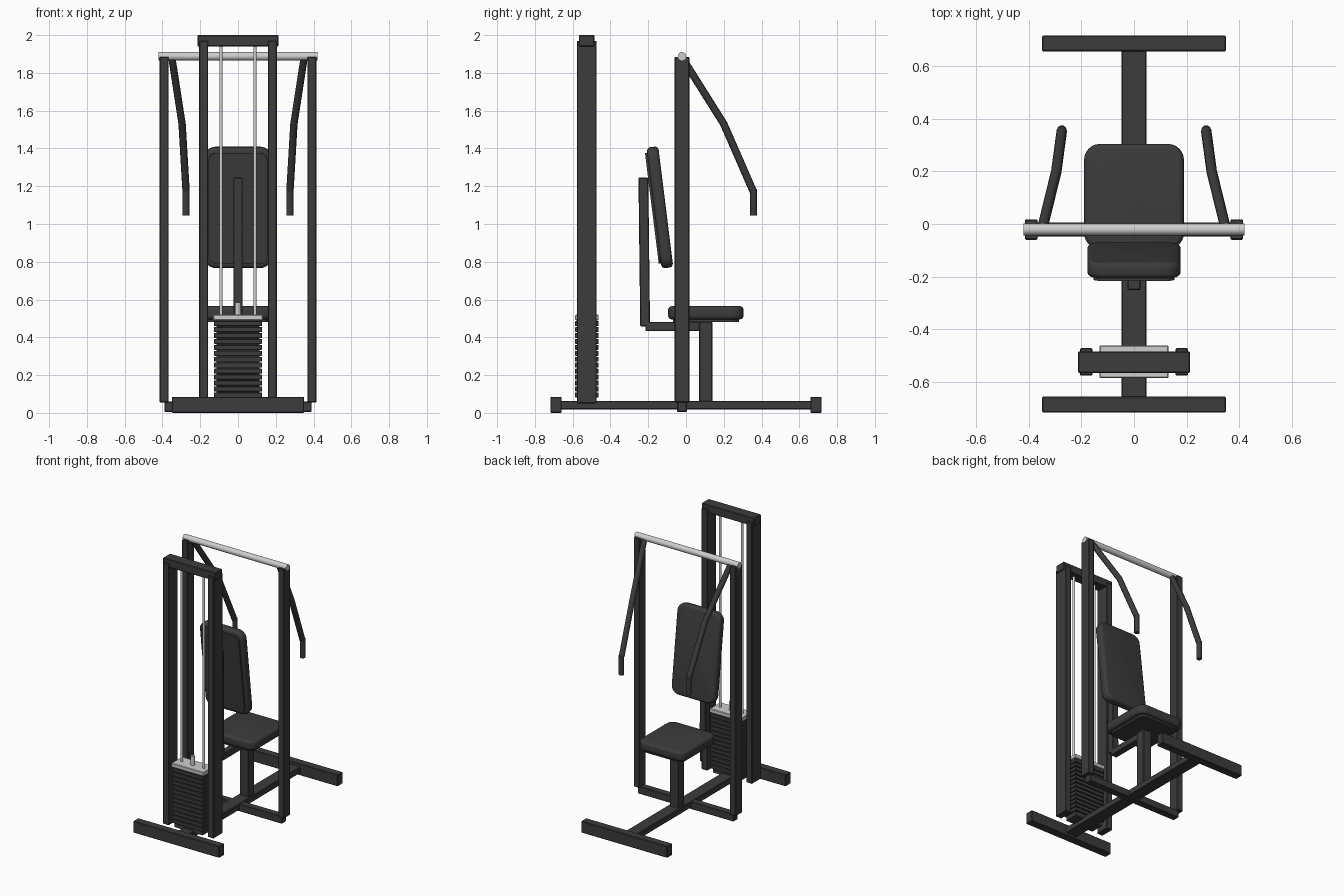
import bpy, bmesh, math
from mathutils import Vector, Matrix

if "Cube" in bpy.data.objects:
    bpy.data.objects.remove(bpy.data.objects["Cube"])


def material(name, v):
    m = bpy.data.materials.new(name)
    m.diffuse_color = (v, v, v, 1)
    m.use_nodes = True
    m.node_tree.nodes["Principled BSDF"].inputs["Base Color"].default_value = m.diffuse_color
    return m


DARK = material("dark_grey", 0.045)
STEEL = material("light_steel", 0.62)


def finish(name, bm, mat, smooth=False):
    bmesh.ops.recalc_face_normals(bm, faces=bm.faces)
    me = bpy.data.meshes.new(name)
    bm.to_mesh(me)
    bm.free()
    me.materials.append(mat)
    ob = bpy.data.objects.new(name, me)
    bpy.context.collection.objects.link(ob)
    if smooth:
        bpy.ops.object.select_all(action='DESELECT')
        ob.select_set(True)
        bpy.context.view_layer.objects.active = ob
        bpy.ops.object.shade_smooth_by_angle(angle=math.radians(40))
    return ob


def box(name, x, y, z, mat=DARK, bevel=0.004):
    """Box given by its (min, max) range on each axis."""
    bm = bmesh.new()
    bmesh.ops.create_cube(bm, size=1)
    for v in bm.verts:
        v.co = Vector([r[0] if c < 0 else r[1] for c, r in zip(v.co, (x, y, z))])
    if bevel:
        bmesh.ops.bevel(bm, geom=bm.edges[:], offset=bevel, segments=1, affect='EDGES')
    return finish(name, bm, mat)


def rod(name, a, b, r, mat=STEEL, sides=20):
    a, b = Vector(a), Vector(b)
    bm = bmesh.new()
    rot = (b - a).to_track_quat('Z', 'Y').to_matrix().to_4x4()
    bmesh.ops.create_cone(bm, cap_ends=True, segments=sides, radius1=r, radius2=r,
                          depth=(b - a).length, matrix=Matrix.Translation((a + b) / 2) @ rot)
    return finish(name, bm, mat, True)


def pad(name, w, l, t, corner, edge):
    """Cushion lying in the local xy plane with round corners and soft edges."""
    bm = bmesh.new()
    bmesh.ops.create_cube(bm, size=1)
    bmesh.ops.scale(bm, vec=(w, l, t), verts=bm.verts)
    uprights = [e for e in bm.edges if abs(e.verts[0].co.z - e.verts[1].co.z) > t / 2]
    bmesh.ops.bevel(bm, geom=uprights, offset=corner, segments=6, affect='EDGES', profile=0.5)
    if edge:
        rims = [e for e in bm.edges if abs(e.verts[0].co.z - e.verts[1].co.z) < 1e-5]
        bmesh.ops.bevel(bm, geom=rims, offset=edge, segments=4, affect='EDGES', profile=0.5)
    return finish(name, bm, DARK, True)


# Floor frame
for side, y in (("front", -0.688), ("rear", 0.688)):
    box(side + "_foot", (-0.35, 0.35), (y - 0.03, y + 0.03), (0, 0.085))
box("base_spine", (-0.047, 0.047), (-0.67, 0.67), (0.018, 0.063))
box("base_crossbar", (-0.39, 0.39), (-0.047, 0.005), (0.005, 0.06))

# Weight tower
for s in (-1, 1):
    box("tower_post", sorted((s * 0.158, s * 0.206)), (-0.578, -0.473), (0.05, 1.97))
    rod("guide_rod", (s * 0.09, -0.525, 0.07), (s * 0.09, -0.525, 1.945), 0.009, sides=12)
box("tower_cap", (-0.214, 0.214), (-0.567, -0.485), (1.94, 2.0))

# Weight stack
N, PITCH = 13, 0.0315
for i in range(N):
    z = 0.082 + i * PITCH
    box("weight_plate", (-0.127, 0.127), (-0.587, -0.463), (z, z + 0.026), bevel=0.002)
box("stack_core", (-0.115, 0.115), (-0.575, -0.475), (0.05, 0.49), bevel=0)
box("top_weight_plate", (-0.132, 0.132), (-0.587, -0.462), (0.49, 0.52), STEEL)
rod("selector_stem", (0, -0.525, 0.51), (0, -0.525, 0.585), 0.015)

# Main uprights and pivot bar
for s in (-1, 1):
    box("main_upright", sorted((s * 0.367, s * 0.415)), (-0.06, 0.018), (0.055, 1.885))
rod("pivot_bar", (-0.42, -0.021, 1.888), (0.42, -0.021, 1.888), 0.022, sides=24)

# Press arms with vertical grips
for s in (-1, 1):
    path = [(0.35, -0.02, 1.88), (0.296, 0.2, 1.53), (0.275, 0.355, 1.175)]
    cu = bpy.data.curves.new("press_arm", 'CURVE')
    cu.dimensions = '3D'
    cu.bevel_depth = 0.02
    cu.bevel_resolution = 3
    cu.use_fill_caps = True
    sp = cu.splines.new('POLY')
    sp.points.add(len(path) - 1)
    for p, (x, y, z) in zip(sp.points, path):
        p.co = (s * x, y, z, 1)
    cu.materials.append(DARK)
    bpy.context.collection.objects.link(bpy.data.objects.new("press_arm", cu))
    rod("hand_grip", (s * 0.275, 0.358, 1.045), (s * 0.275, 0.358, 1.185), 0.018, DARK, 16)

# Seat and its supports
seat = pad("seat", 0.38, 0.40, 0.07, 0.06, 0.02)
seat.location = (0, 0.105, 0.53)
seat_board = pad("seat_board", 0.32, 0.35, 0.016, 0.04, 0)
seat_board.location = (0, 0.105, 0.488)
box("seat_post", (-0.035, 0.035), (0.07, 0.14), (0.05, 0.482))
box("seat_arm", (-0.025, 0.025), (-0.215, 0.1), (0.433, 0.482))

# Backrest, leaning back, with a slightly leaning spine behind it
tilt = math.radians(7.1)
lean = Matrix.Translation((0, -0.138, 1.088)) @ Matrix.Rotation(math.pi / 2 + tilt, 4, 'X')
backrest = pad("backrest", 0.355, 0.645, 0.062, 0.06, 0.02)
backrest.matrix_world = lean
board = pad("backrest_board", 0.31, 0.59, 0.016, 0.04, 0)
board.matrix_world = lean @ Matrix.Translation((0, 0, 0.035))
spine = box("backrest_spine", (-0.025, 0.025), (-0.247, -0.195), (0.458, 1.245))
for v in spine.data.vertices:
    v.co.y -= 0.012 * (v.co.z - 0.85)
